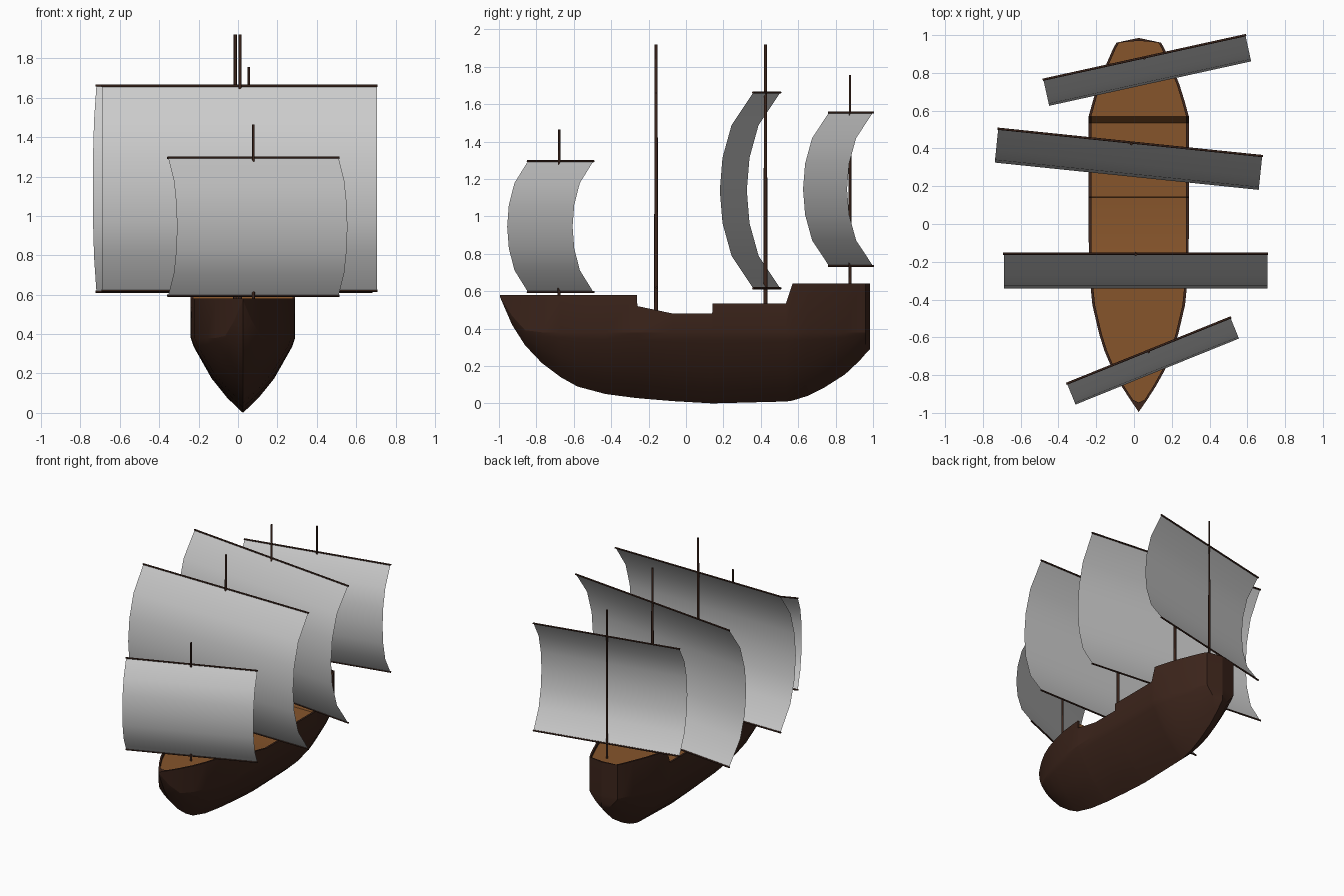
import bpy, bmesh, math
from mathutils import Matrix, Vector

if "Cube" in bpy.data.objects:
    bpy.data.objects.remove(bpy.data.objects["Cube"])


def material(name, rgb):
    m = bpy.data.materials.new(name)
    m.diffuse_color = (*rgb, 1)
    m.use_nodes = True
    m.node_tree.nodes["Principled BSDF"].inputs["Base Color"].default_value = m.diffuse_color
    return m


DARK = material("dark_wood", (0.045, 0.018, 0.011))
DECK = material("deck_wood", (0.24, 0.09, 0.024))
CX = 0.025  # hull centreline


def finish(bm, name, mats=(), angle=None):
    me = bpy.data.meshes.new(name)
    bm.to_mesh(me)
    bm.free()
    for m in mats:
        me.materials.append(m)
    ob = bpy.data.objects.new(name, me)
    bpy.context.collection.objects.link(ob)
    if angle:
        bpy.ops.object.select_all(action='DESELECT')
        ob.select_set(True)
        bpy.context.view_layer.objects.active = ob
        bpy.ops.object.shade_smooth_by_angle(angle=math.radians(angle))
    return ob


# Hull stations: y, half width, keel height, rail height
STATIONS = [
    (-.995, 0, .57, .58), (-.93, .045, .42, .58), (-.86, .09, .31, .58),
    (-.77, .14, .215, .58), (-.67, .182, .14, .58), (-.58, .21, .09, .58),
    (-.43, .245, .05, .58), (-.263, .262, .028, .58), (-.26, .262, .028, .52),
    (-.07, .265, .012, .48), (.14, .265, .0, .48), (.143, .265, .0, .535),
    (.535, .265, .01, .535), (.57, .265, .015, .64), (.65, .243, .04, .64),
    (.74, .215, .085, .64), (.85, .17, .155, .64), (.93, .135, .23, .64),
    (.96, .118, .265, .64), (.985, 0, .29, .64)]
# Cross-section below the knee: width fraction, height fraction
SECTION = [(0, 0), (.3, .2), (.6, .46), (.94, .88), (1, 1)]


def build_hull():
    bm = bmesh.new()
    rings = []
    for i, (y, w, k, t) in enumerate(STATIONS):
        knee = max(.38, k + .3 * (min(t, .58) - k))
        yi = y + (.05 if i == 0 else -.015 if i == len(STATIONS) - 1 else 0)
        wi = max(w - .014, 0)
        half = [(w * f, y, k + (knee - k) * h) for f, h in SECTION]
        half += [(w, y, t), (wi, yi, t), (wi, yi, t - .02)]
        ring = [(-x, a, z) for x, a, z in reversed(half)] + half[1:]
        rings.append([bm.verts.new((CX + x, a, z)) for x, a, z in ring])
    n = len(rings[0])
    for a, b in zip(rings, rings[1:]):
        for j in range(n):
            q = (j + 1) % n
            f = bm.faces.new((a[j], b[j], b[q], a[q]))
            f.material_index = 1 if j == n - 1 else 0  # deck strip
    bmesh.ops.remove_doubles(bm, verts=bm.verts, dist=1e-4)
    bmesh.ops.recalc_face_normals(bm, faces=bm.faces)
    finish(bm, "hull", (DARK, DECK), 20)


def pole(name, p, q, r1, r2, sides=8):
    p, q = Vector(p), Vector(q)
    d = q - p
    bm = bmesh.new()
    mat = Matrix.Translation((p + q) / 2) @ d.to_track_quat('Z', 'Y').to_matrix().to_4x4()
    bmesh.ops.create_cone(bm, cap_ends=True, segments=sides, radius1=r1,
                          radius2=r2, depth=d.length, matrix=mat)
    finish(bm, name, (DARK,), 50)


# Sail curve from foot to head: fraction of belly at equal heights
BELLY = [0, .65, .92, 1, .92, .65, 0]


def rig(name, x, y, angle, width, z0, z1, depth, foot, top, r, mast_xy):
    rot = Matrix.Translation((x, y, 0)) @ Matrix.Rotation(math.radians(angle), 4, 'Z')
    bm = bmesh.new()
    rows = []
    for i, b in enumerate(BELLY):
        z = z0 + (z1 - z0) * i / (len(BELLY) - 1)
        rows.append([bm.verts.new(rot @ Vector((s * width / 2, -depth * b, z)))
                     for s in (-1, 1)])
    for a, b in zip(rows, rows[1:]):
        bm.faces.new((a[0], a[1], b[1], b[0]))
    finish(bm, name + "_sail", (), 40)
    # Yards along head and foot
    for part, z in (("lower", z0), ("upper", z1)):
        ends = [rot @ Vector((s * (width / 2 + .004), 0, z)) for s in (-1, 1)]
        pole(f"{name}_{part}_yard", *ends, .006, .006)
    mx, my = mast_xy
    pole(name + "_mast", (mx, my, foot), (mx, my, top), r * 1.35, r)


build_hull()
rig("bow", .078, -.67, 22, .933, .595, 1.295, .12, .54, 1.465, .006, (.078, -.678))
rig("fore", .008, -.157, 0, 1.395, .62, 1.66, .185, .47, 1.92, .008, (.01, -.16))
rig("main", -.02, .432, -5.9, 1.405, .615, 1.662, .18, .5, 1.92, .008, (-.014, .425))
rig("stern", .055, .882, 12.4, 1.095, .735, 1.555, .142, .6, 1.755, .006, (.055, .877))
